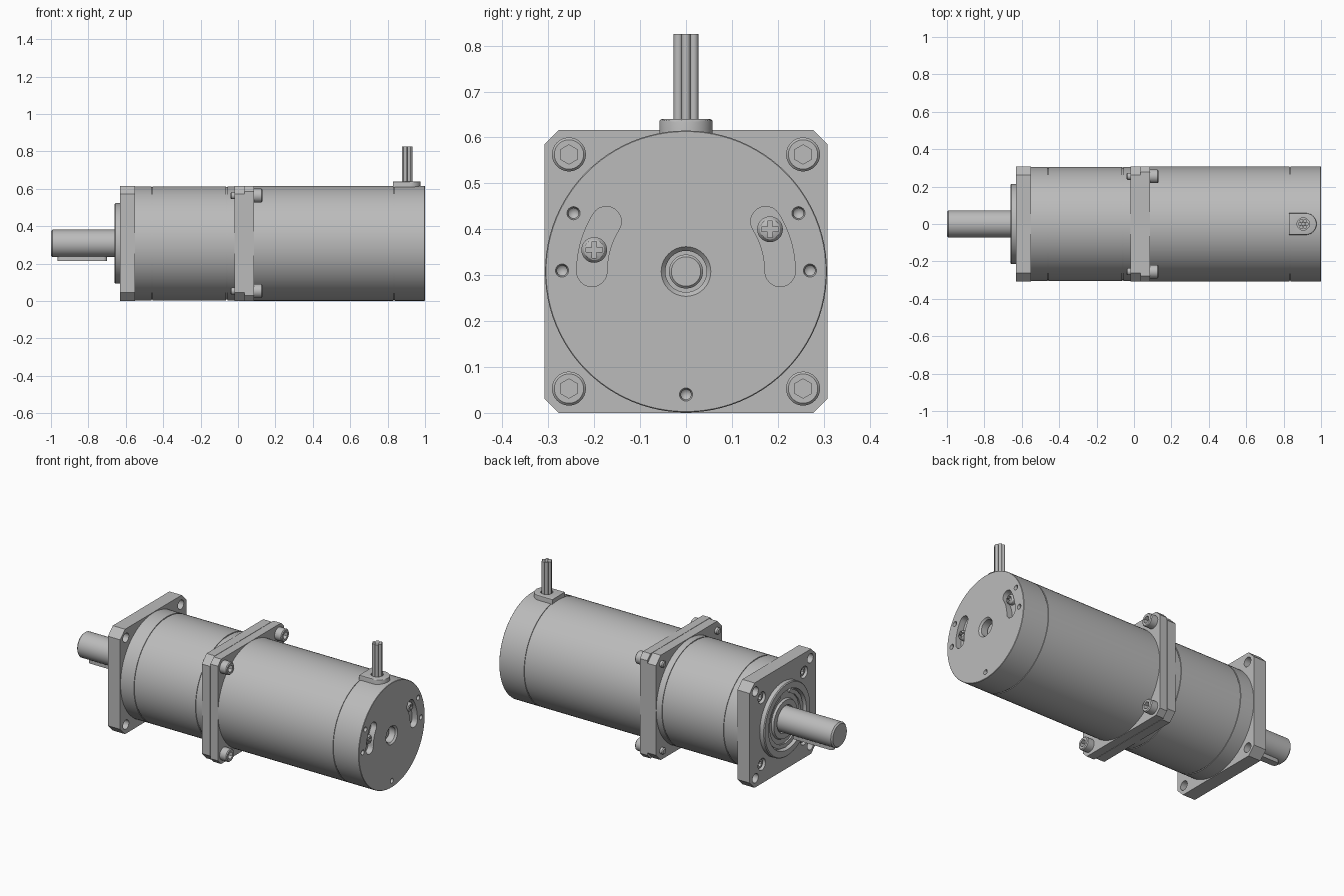
import bpy, bmesh
from math import sin, cos, pi, radians
from mathutils import Matrix

if "Cube" in bpy.data.objects:
    bpy.data.objects.remove(bpy.data.objects["Cube"])

H = 0.308          # height of the main axis, also half the flange width
BOLT = 0.255       # flange bolt offset from the axis
CORNERS = [(sy, sz) for sy in (-1, 1) for sz in (-1, 1)]

grey = bpy.data.materials.new("machined grey")
grey.use_nodes = True
grey.diffuse_color = (0.5, 0.5, 0.5, 1)
grey.node_tree.nodes["Principled BSDF"].inputs["Base Color"].default_value = (0.5, 0.5, 0.5, 1)


def finish(name, bm):
    """Turn a bmesh, drawn around the main axis, into an object."""
    bmesh.ops.remove_doubles(bm, verts=bm.verts, dist=1e-5)
    bmesh.ops.recalc_face_normals(bm, faces=bm.faces)
    mesh = bpy.data.meshes.new(name)
    bm.to_mesh(mesh)
    bm.free()
    mesh.materials.append(grey)
    obj = bpy.data.objects.new(name, mesh)
    obj.location.z = H
    bpy.context.collection.objects.link(obj)
    return obj


def lathe(name, profile, steps=96, at=(0, 0)):
    """Revolve (x, radius) points about an axis along x."""
    bm = bmesh.new()
    vs = [bm.verts.new((x, 0, r)) for x, r in profile]
    es = [bm.edges.new(pair) for pair in zip(vs, vs[1:])]
    bmesh.ops.spin(bm, geom=vs + es, cent=(0, 0, 0), axis=(1, 0, 0),
                   angle=2 * pi, steps=steps)
    bmesh.ops.translate(bm, verts=bm.verts, vec=(0, at[0], at[1]))
    return finish(name, bm)


def rod(name, x0, x1, r, at=(0, 0), steps=32):
    return lathe(name, [(x0, 0), (x0, r), (x1, r), (x1, 0)], steps, at)


def prism(name, points, a, b, axis="x", bevel=0):
    """Extrude a flat outline along x or z."""
    bm = bmesh.new()
    place = (lambda u, v: (a, u, v)) if axis == "x" else (lambda u, v: (u, v, a))
    face = bm.faces.new([bm.verts.new(place(u, v)) for u, v in points])
    ext = bmesh.ops.extrude_face_region(bm, geom=[face])["geom"]
    top = [g for g in ext if isinstance(g, bmesh.types.BMVert)]
    vec = (b - a, 0, 0) if axis == "x" else (0, 0, b - a)
    bmesh.ops.translate(bm, verts=top, vec=vec)
    if bevel:
        edges = [g for g in ext if isinstance(g, bmesh.types.BMEdge)]
        bmesh.ops.bevel(bm, geom=edges, offset=bevel, segments=3,
                        profile=0.5, affect="EDGES")
    return finish(name, bm)


def arc(r, a0, a1, n=16, cu=0, cv=0):
    angles = [radians(a0 + (a1 - a0) * i / n) for i in range(n + 1)]
    return [(cu + r * cos(t), cv + r * sin(t)) for t in angles]


def arc_slot(r, w, a0, a1):
    """Outline of a curved slot with round ends."""
    (su, sv), (eu, ev) = arc(r, a0, a1, 1)
    return (arc(r + w, a0, a1) + arc(w, a1, a1 + 180, 12, eu, ev)[1:-1]
            + arc(r - w, a1, a0) + arc(w, a0 + 180, a0 + 360, 12, su, sv)[1:-1])


def rect(u, v, hu, hv):
    return [(u - hu, v - hv), (u + hu, v - hv), (u + hu, v + hv), (u - hu, v + hv)]


def octagon(h, c):
    k = h - c
    return [(k, -h), (h, -k), (h, k), (k, h), (-k, h), (-h, k), (-h, -k), (-k, -h)]


def cut(obj, cutters):
    """Subtract the cutters, then delete them."""
    for c in cutters:
        c.hide_render = True
        mod = obj.modifiers.new("cut", "BOOLEAN")
        mod.operation, mod.solver, mod.object = "DIFFERENCE", "EXACT", c
    bpy.context.view_layer.update()
    dg = bpy.context.evaluated_depsgraph_get()
    mesh = bpy.data.meshes.new_from_object(obj.evaluated_get(dg))
    obj.modifiers.clear()
    obj.data = mesh
    for c in cutters:
        bpy.data.objects.remove(c)


def grooved(start, end, r, seams):
    """Cylinder profile with thin seam grooves."""
    pts = [(start, 0), (start, r)]
    for s in seams:
        pts += [(s - .003, r), (s - .003, r - .004), (s + .003, r - .004), (s + .003, r)]
    return pts + [(end, r)]


# Output shaft with its key
lathe("output_shaft", [(-1, 0), (-1, .065), (-.992, .073), (-.6, .073), (-.6, 0)], 64)
key = arc(.02, 90, 270, 10, -.945, 0) + arc(.02, -90, 90, 10, -.72, 0)
prism("shaft_key", key, -.06, -.093, "z")

# Pilot boss with recessed bearing and retaining ring
lathe("pilot_boss", [(-.6, .2), (-.6, .215), (-.655, .215), (-.66, .21), (-.66, .175),
                     (-.635, .17), (-.635, .115), (-.648, .11), (-.648, .08),
                     (-.635, .075), (-.635, 0)])
prism("retaining_ring", arc_slot(.155, .012, 110, 430), -.645, -.634)

# Front mounting flange with corner holes and counterbores
front_flange = prism("front_flange", octagon(H, .045), -.63, -.55)
holes = []
for sy, sz in CORNERS:
    holes.append(rod("hole", -.7, -.5, .027, (sy * BOLT, sz * BOLT)))
    holes.append(rod("bore", -.7, -.585, .034, (sy * .196, sz * .196)))
cut(front_flange, holes)

# Gearbox housing and the two joined middle flanges
lathe("gearbox_housing", grooved(-.555, .0, .305, [-.46, -.06]) + [(0, 0)])
prism("gearbox_flange", octagon(H, .045), -.02, .034)
prism("motor_flange", octagon(H, .03), .036, .085)
prism("flange_gasket", octagon(H - .004, .045), .03, .04)

# Motor housing with chamfered rear bore
motor = lathe("motor_housing", grooved(.05, .998, .307, [.835]) + [
    (1, .305), (1, .054), (.99, .045), (.93, .045), (.93, 0)])
SCREWS = [(-.2, .047), (.183, .092)]
slots = [prism("slot", arc_slot(.205, .033, a, a + 32), .965, 1.05) for a in (0, 148)]
for y, z in [(-.245, .127), (.245, .127), (-.27, .002), (.27, .002), (0, -.268)]:
    slots.append(lathe("hole", [(.96, 0), (.97, .011), (.99, .011), (1.005, .016),
                                (1.05, .016), (1.05, 0)], 24, (y, z)))
cut(motor, slots)
lathe("rear_shaft_end", [(.92, 0), (.92, .037), (.955, .037), (.96, .032), (.96, 0)], 48)

# Cross-head screws in the rear slots
for i, (y, z) in enumerate(SCREWS):
    screw = lathe(f"rear_screw_{i + 1}", [(.95, 0), (.95, .028), (.985, .028), (.994, .022),
                                          (.998, .012), (.998, 0)], 32, (y, z))
    cut(screw, [prism("cross", rect(y, z, .018, .005), .985, 1.05),
                prism("cross", rect(y, z, .005, .018), .985, 1.05)])

# Socket-head bolts: one shared mesh for both flanges
bolt = lathe("flange_bolt_1", [(-.122, 0), (-.125, .014), (-.119, .019), (0, .019), (0, .037),
                               (.04, .037), (.045, .032), (.045, 0)], 32)
cut(bolt, [prism("hex", arc(.021, 30, 330, 5), .02, .1)])
for i, (sy, sz) in enumerate(CORNERS):
    b = bolt if i == 0 else bpy.data.objects.new(f"flange_bolt_{i + 1}", bolt.data)
    f = bpy.data.objects.new(f"front_bolt_{i + 1}", bolt.data)
    for o in (b, f):
        if o.name not in bpy.context.collection.objects:
            bpy.context.collection.objects.link(o)
    b.location = (.085, sy * BOLT, H + sz * BOLT)
    f.matrix_world = (Matrix.Translation((-.585, sy * .196, H + sz * .196))
                      @ Matrix.Rotation(pi, 4, "Z") @ Matrix.Scale(.75, 4))

# Cable grommet and wire bundle
outline = [(.828, -.058)] + arc(.058, -90, 90, 24, .918, 0) + [(.828, .058)]
grommet = prism("cable_grommet", outline, .28, .332, "z", .006)
cut(grommet, [prism("well", arc(.033, 0, 348.75, 31, .905, 0), .318, .4, "z")])
for i, (x, y) in enumerate([(.905, 0)] + arc(.0195, 0, 300, 5, .905, 0)):
    prism(f"wire_{i + 1}", arc(.0098, 0, 337.5, 15, x, y), .31, .517, "z")

# Smooth round surfaces, keep edges crisp
for o in bpy.context.collection.objects:
    if o.type == "MESH":
        o.select_set(True)
        bpy.context.view_layer.objects.active = o
bpy.ops.object.shade_smooth_by_angle(angle=radians(30))
